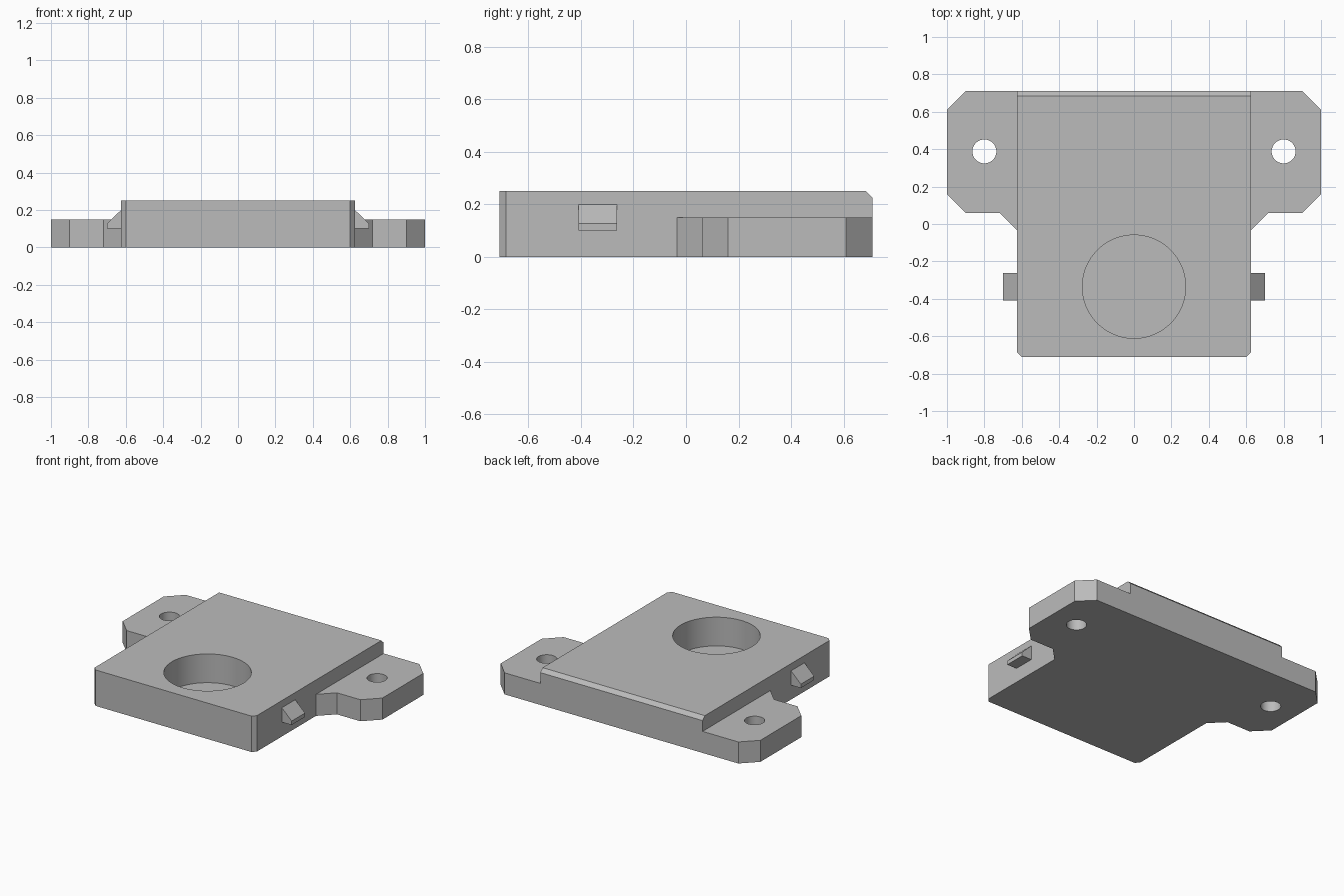
import bpy
import bmesh
from mathutils import Vector

cube = bpy.data.objects.get("Cube")
if cube:
    bpy.data.objects.remove(cube, do_unlink=True)

grey = bpy.data.materials.new("plain grey")
grey.use_nodes = True
colour = (0.5, 0.5, 0.5, 1)
grey.diffuse_color = colour
grey.node_tree.nodes["Principled BSDF"].inputs["Base Color"].default_value = colour

HALF_W, HALF_D, TOP = 0.625, 0.71, 0.25
CHAMFER = 0.025


def prism(name, points, extrude, edge_test=None):
    """Extrude a flat outline; optionally chamfer the edges picked by a rule."""
    bm = bmesh.new()
    face = bm.faces.new([bm.verts.new(p) for p in points])
    moved = bmesh.ops.extrude_face_region(bm, geom=[face])["geom"]
    verts = [g for g in moved if isinstance(g, bmesh.types.BMVert)]
    bmesh.ops.translate(bm, verts=verts, vec=Vector(extrude))
    if edge_test:
        edges = [e for e in bm.edges if edge_test(e)]
        bmesh.ops.bevel(bm, geom=edges, offset=CHAMFER, segments=1, affect='EDGES')
    bmesh.ops.recalc_face_normals(bm, faces=bm.faces)
    mesh = bpy.data.meshes.new(name)
    bm.to_mesh(mesh)
    bm.free()
    mesh.materials.append(grey)
    obj = bpy.data.objects.new(name, mesh)
    bpy.context.collection.objects.link(obj)
    return obj


def drill(obj, x, y, radius, bottom, top, sides):
    """Cut a round vertical hole, keeping its wall smooth."""
    bpy.ops.mesh.primitive_cylinder_add(vertices=sides, radius=radius, depth=top - bottom,
                                        location=(x, y, (top + bottom) / 2))
    cutter = bpy.context.object
    cutter.hide_render = True
    cutter.data.materials.append(grey)
    mod = obj.modifiers.new("hole", 'BOOLEAN')
    mod.operation, mod.solver, mod.object = 'DIFFERENCE', 'EXACT', cutter
    bpy.ops.object.select_all(action='DESELECT')
    bpy.context.view_layer.objects.active = obj
    obj.select_set(True)
    bpy.ops.object.modifier_apply(modifier=mod.name)
    bpy.data.objects.remove(cutter, do_unlink=True)
    bpy.ops.object.shade_smooth_by_angle(angle=0.5)


def chamfered(edge):
    """Upright front corners and the top back edge."""
    a, b = (v.co for v in edge.verts)
    front_corner = a.y < 0 and b.y < 0 and abs(a.z - b.z) > 0.1
    top_back = min(a.y, b.y) > 0 and min(a.z, b.z) > 0.1
    return front_corner or top_back


# Main block with a round blind pocket
body = prism("body", [(-HALF_W, -HALF_D, 0), (HALF_W, -HALF_D, 0),
                      (HALF_W, HALF_D, 0), (-HALF_W, HALF_D, 0)], (0, 0, TOP), chamfered)
drill(body, 0, -0.335, 0.276, 0.05, 0.4, 96)

ear = [(HALF_W, HALF_D), (0.9, HALF_D), (1, 0.61), (1, 0.16),
       (0.9, 0.06), (0.72, 0.06), (HALF_W, -0.035)]
wedge = [(HALF_W, 0.1), (0.7, 0.1), (0.7, 0.127), (HALF_W, 0.2)]

for side, s in (("left", 1), ("right", -1)):
    # Mounting ear with a screw hole
    tab = prism(side + "_mounting_ear", [(s * x, y, 0) for x, y in ear], (0, 0, 0.15))
    drill(tab, s * 0.8, 0.388, 0.064, -0.1, 0.3, 48)
    # Wedge-shaped snap catch
    prism(side + "_snap_catch", [(s * x, -0.41, z) for x, z in wedge], (0, 0.147, 0))
